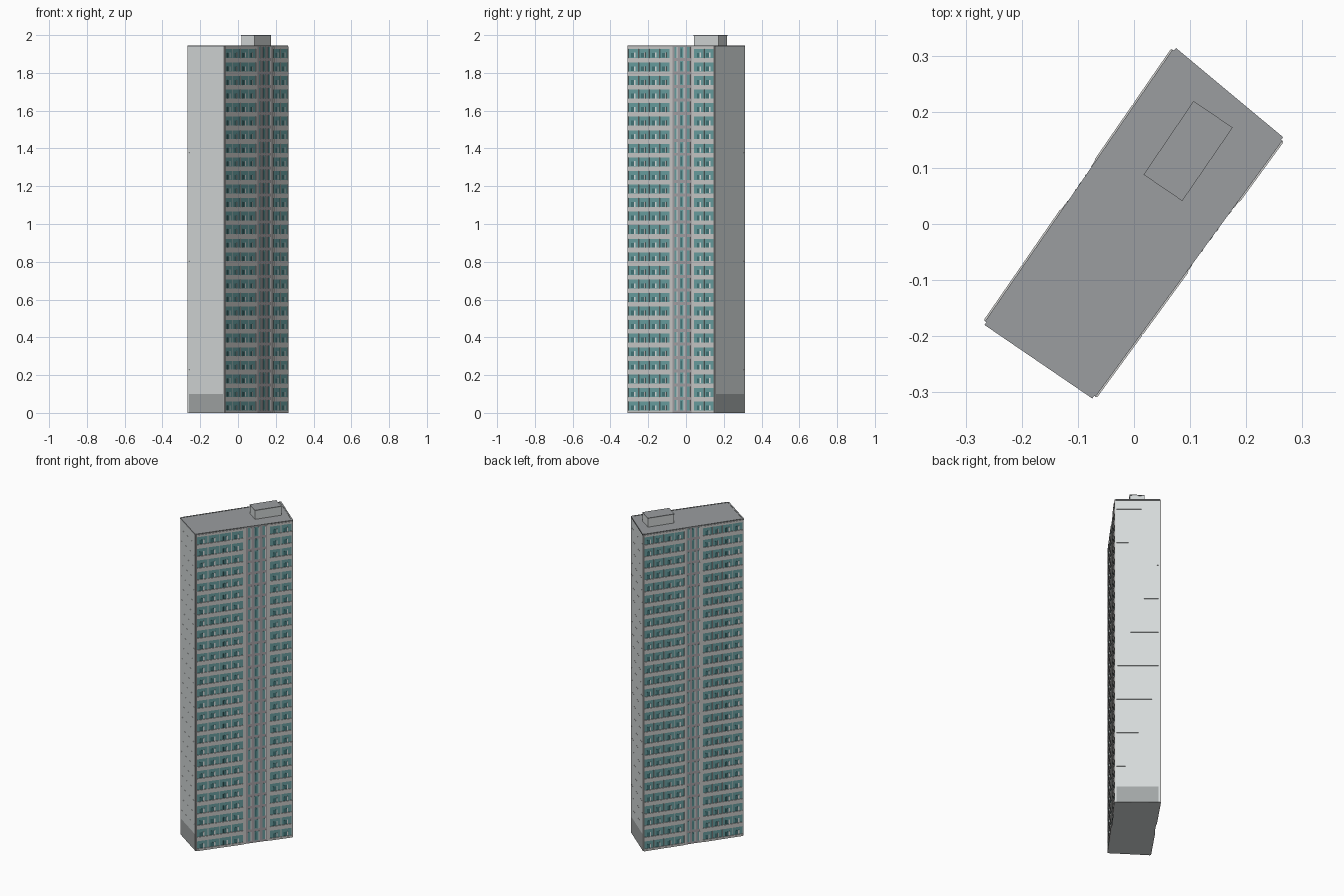
import bpy, bmesh
from mathutils import Vector

if "Cube" in bpy.data.objects:
    bpy.data.objects.remove(bpy.data.objects["Cube"])


def material(name, r, g, b):
    m = bpy.data.materials.new(name)
    m.diffuse_color = (r, g, b, 1)
    m.use_nodes = True
    m.node_tree.nodes["Principled BSDF"].inputs["Base Color"].default_value = m.diffuse_color
    return m


WALL = material("pale wall", 0.67, 0.70, 0.70)
BAND = material("pale concrete", 0.62, 0.62, 0.61)
ROOF = material("roof grey", 0.325, 0.34, 0.35)
BASE = material("plinth grey", 0.36, 0.38, 0.38)
STAIR = material("stair grey", 0.40, 0.38, 0.40)
TEAL = material("teal glazing", 0.15, 0.37, 0.38)
DEEP = material("deep teal glass", 0.06, 0.19, 0.20)
WHITE = material("white frame", 0.75, 0.77, 0.76)

parts = {}      # part name -> (bmesh, material)
H = 1.94        # roof level
FLOORS = 27
PITCH = 0.0718
FIRST = 0.013   # sill of the lowest glazing
GLASS = 0.047   # glazing height


def prism(name, mat, corners, z0, z1):
    """Add an upright block with a four-cornered plan to a part."""
    bm = parts.setdefault(name, (bmesh.new(), mat))[0]
    lo = [bm.verts.new((x, y, z0)) for x, y in corners]
    hi = [bm.verts.new((x, y, z1)) for x, y in corners]
    bm.faces.new(lo[::-1])
    bm.faces.new(hi)
    for i in range(4):
        j = (i + 1) % 4
        bm.faces.new((lo[i], lo[j], hi[j], hi[i]))


class Side:
    """One face of the tower; u runs 0-1 along it, d is depth outward."""

    def __init__(self, p, q):
        self.p, self.run = Vector(p), Vector(q) - Vector(p)
        t = self.run.normalized()
        self.out = Vector((t.y, -t.x))

    def block(self, name, mat, u0, u1, z0, z1, d1, d0=-0.001):
        a, b = self.p + self.run * u0, self.p + self.run * u1
        prism(name, mat, [a + self.out * d1, b + self.out * d1,
                          b + self.out * d0, a + self.out * d0], z0, z1)


A, B, C, D = (-0.071, -0.306), (0.262, 0.150), (0.071, 0.309), (-0.263, -0.175)


def window_bay(s, u0, u1, z):
    w = u1 - u0
    zt = z + GLASS
    at = lambda f: u0 + w * f
    s.block("bay_glazing", TEAL, u0, u1, z, zt, 0.002)
    # one dark pane and one white post in the lower part of each half
    for f in (0.14, 0.62):
        s.block("dark_panes", DEEP, at(f), at(f + 0.15), z + 0.001, z + 0.026, 0.0028)
        s.block("window_posts", WHITE, at(f + 0.15), at(f + 0.21),
                z + 0.001, z + 0.027, 0.0035)
    s.block("bay_mullions", BAND, at(0.485), at(0.515), z, zt, 0.004)


def stair_bay(s, u0, u1, z):
    w = u1 - u0
    at = lambda f: u0 + w * f
    for f, g in ((0.14, 0.25), (0.42, 0.58), (0.75, 0.86)):
        s.block("stair_windows", TEAL, at(f), at(g), z, z + 0.056, 0.003)
        s.block("stair_frames", WHITE, at(g), at(g + 0.04), z, z + 0.056, 0.004)
    s.block("stair_dark_panes", DEEP, at(0.44), at(0.50), z + 0.004, z + 0.05, 0.0036)


def facade(s, bays, stair):
    # stair strip with pale jambs
    s.block("stair_wall", STAIR, stair[0], stair[1], 0, H, 0.002)
    for u in stair:
        s.block("stair_jambs", BAND, u - 0.012, u + 0.012, 0, H, 0.004)
    # storeys
    for k in range(FLOORS):
        z = FIRST + k * PITCH
        for u0, u1 in bays:
            window_bay(s, u0 + 0.004, u1 - 0.004, z)
            top = min(z + PITCH, H)
            s.block("parapet_bands", BAND, u0 + 0.003, u1 - 0.003, z + GLASS, top, 0.006)
        stair_bay(s, *stair, z)
    for u0, u1 in bays:
        s.block("parapet_bands", BAND, u0 + 0.003, u1 - 0.003, 0, FIRST, 0.006)
        # slim fins between bays
        for u in (u0, u1):
            u = min(max(u, 0.003), 0.997)
            s.block("bay_fins", BAND, u - 0.003, u + 0.003, 0, H, 0.005)


def end_wall(s):
    # plinth and plain panels, with pale corner edges
    s.block("plinth", BASE, 0.03, 0.97, 0, 0.10, 0.004)
    for k in range(1, FLOORS):
        z0 = 0.1 if k == 1 else FIRST + k * PITCH + 0.0003
        z1 = min(FIRST + (k + 1) * PITCH, H) - 0.0003
        s.block("end_panels", WALL, 0.03, 0.97, z0, z1, 0.004)
    for u in (0.0, 0.97):
        s.block("corner_edges", WALL, u, u + 0.03, 0, H, 0.0045)


# tower body and roof
prism("tower_core", WALL, (A, B, C, D), 0.002, H - 0.002)
prism("ground_slab", WALL, (A, B, C, D), 0, 0.004)
prism("roof_slab", ROOF, (A, B, C, D), H - 0.004, H + 0.004)

# long and short sides
facade(Side(A, B), ((0, 0.245), (0.245, 0.49), (0.765, 1)), (0.505, 0.75))
facade(Side(C, D), ((0, 0.205), (0.205, 0.41), (0.59, 0.795), (0.795, 1)), (0.42, 0.58))
for p, q in ((B, C), (D, A)):
    end_wall(Side(p, q))

# roof edge trim
for p, q, d in ((A, B, 0.003), (B, C, 0.006), (C, D, 0.003), (D, A, 0.006)):
    Side(p, q).block("roof_trim", ROOF, 0, 1, H - 0.003, H + 0.006, d, -0.002)

# lift house on the roof with a thin lid
house = [(0.086, 0.041), (0.176, 0.172), (0.106, 0.219), (0.017, 0.088)]
mid = sum((Vector(p) for p in house), Vector((0, 0))) / 4
prism("lift_house", WALL, [mid + (Vector(p) - mid) * 0.98 for p in house], H, 1.996)
prism("lift_house_lid", ROOF, house, 1.995, 2.0)

# turn every part into an object
for name, (bm, mat) in parts.items():
    bmesh.ops.recalc_face_normals(bm, faces=bm.faces[:])
    mesh = bpy.data.meshes.new(name)
    bm.to_mesh(mesh)
    bm.free()
    mesh.materials.append(mat)
    bpy.context.collection.objects.link(bpy.data.objects.new(name, mesh))
